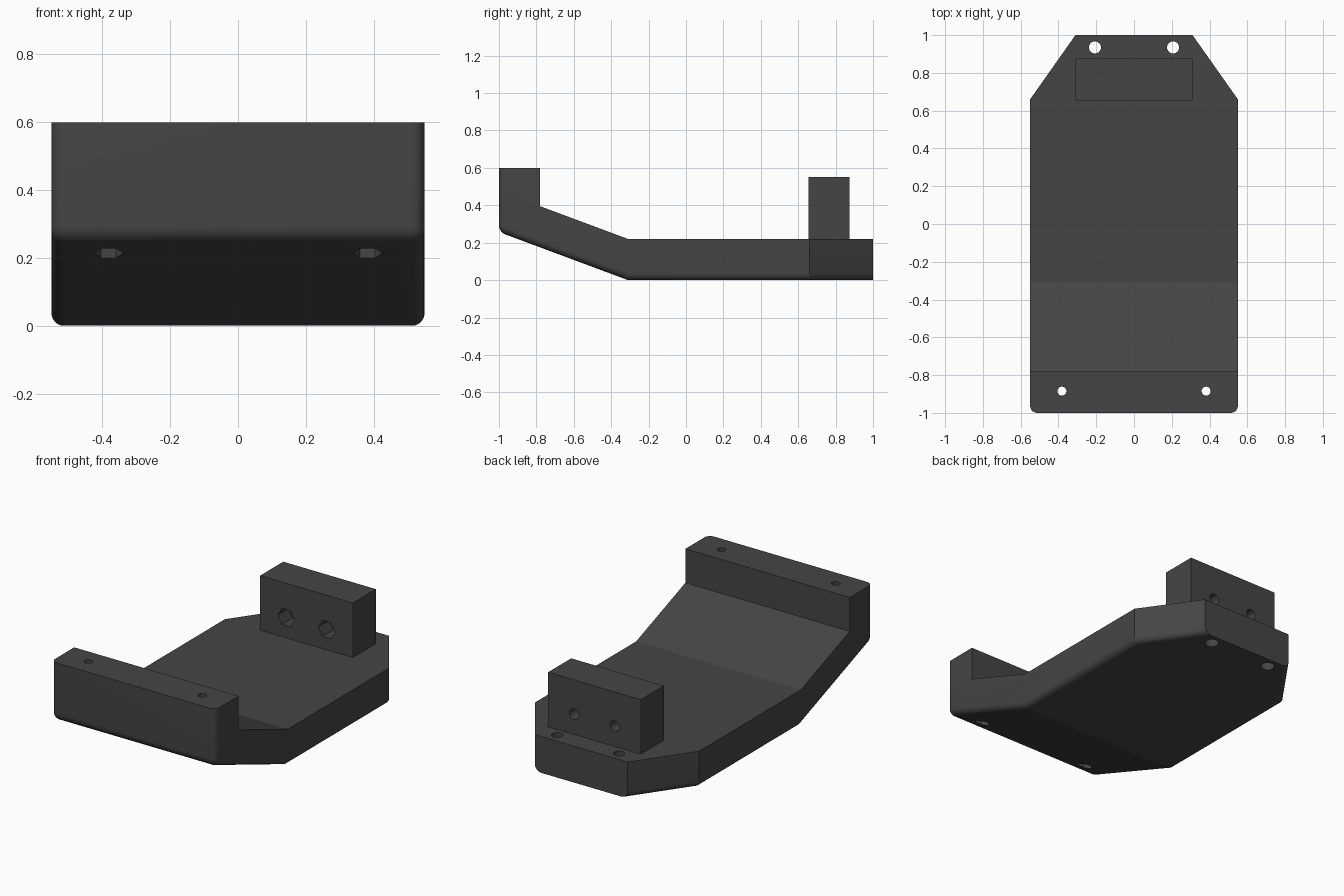
import bpy, bmesh
from math import pi
from mathutils import Matrix, Vector

if "Cube" in bpy.data.objects:
    bpy.data.objects.remove(bpy.data.objects["Cube"])

dark = bpy.data.materials.new("dark_plastic")
dark.diffuse_color = (0.06, 0.06, 0.06, 1)
dark.use_nodes = True
dark.node_tree.nodes["Principled BSDF"].inputs["Base Color"].default_value = dark.diffuse_color


def finish(name, bm):
    bmesh.ops.recalc_face_normals(bm, faces=bm.faces)
    me = bpy.data.meshes.new(name)
    bm.to_mesh(me)
    bm.free()
    me.materials.append(dark)
    ob = bpy.data.objects.new(name, me)
    bpy.context.collection.objects.link(ob)
    return ob


def add_prism(bm, x, y, z, r, depth, sides, along_y=False):
    """Closed prism centred on a point, used to cut holes and nut pockets."""
    m = Matrix.Translation((x, y, z))
    if along_y:
        m = m @ Matrix.Rotation(pi / 2, 4, 'X')
    bmesh.ops.create_cone(bm, cap_ends=True, segments=sides, radius1=r,
                          radius2=r, depth=depth, matrix=m)


def cut(target, name, prisms):
    """Cut one mirrored pair of prisms out of the target."""
    bm = bmesh.new()
    for side in (-1, 1):
        x, *rest = prisms
        add_prism(bm, side * x, *rest)
    cutter = finish(name, bm)
    cutter.hide_render = True
    mod = target.modifiers.new(name, 'BOOLEAN')
    mod.object = cutter
    mod.solver = 'EXACT'
    bpy.context.view_layer.objects.active = target
    bpy.ops.object.modifier_apply(modifier=name)
    bpy.data.objects.remove(cutter)


# Base plate: bent side profile extruded across the width
W = 0.55
profile = [(-1, 0.6), (-0.78, 0.6), (-0.78, 0.395), (-0.31, 0.22),
           (1, 0.22), (1, 0), (-0.31, 0), (-1, 0.257)]
bm = bmesh.new()
face = bm.faces.new([bm.verts.new((-W, y, z)) for y, z in profile])
ext = bmesh.ops.extrude_face_region(bm, geom=[face])
bmesh.ops.translate(bm, vec=(2 * W, 0, 0),
                    verts=[v for v in ext["geom"] if isinstance(v, bmesh.types.BMVert)])
bmesh.ops.recalc_face_normals(bm, faces=bm.faces)

# Angled rear corners
for side in (-1, 1):
    res = bmesh.ops.bisect_plane(bm, geom=bm.verts[:] + bm.edges[:] + bm.faces[:],
                                 plane_co=(side * W, 0.66, 0),
                                 plane_no=Vector((side * 0.34, 0.24, 0)).normalized(),
                                 clear_outer=True)
    rim = [e for e in res["geom_cut"] if isinstance(e, bmesh.types.BMEdge)]
    bmesh.ops.holes_fill(bm, edges=rim, sides=0)
bmesh.ops.recalc_face_normals(bm, faces=bm.faces)


# Rounded underside rim and front corners
def is_rounded(e):
    a, b = (v.co for v in e.verts)
    low = max(a.z, b.z) < 0.3 and not (abs(a.z - 0.22) < 0.001 or abs(b.z - 0.22) < 0.001)
    across = abs(a.y - b.y) < 0.001 and abs(a.x - b.x) > 0.1
    upright = abs(a.z - b.z) > 0.3 and a.y < -0.99 and b.y < -0.99
    return upright or (low and not across) and abs(a.x - b.x) + abs(a.y - b.y) > 0.1 \
        or (across and low and a.y < -0.99)


bmesh.ops.bevel(bm, geom=[e for e in bm.edges if is_rounded(e)], offset=0.037,
                offset_type='OFFSET', segments=6, profile=0.5, affect='EDGES')
base = finish("base_plate", bm)

# Upright mounting block
bm = bmesh.new()
bmesh.ops.create_cube(bm, size=1, matrix=Matrix.Translation((0, 0.765, 0.385))
                      @ Matrix.Diagonal((0.62, 0.22, 0.33, 1)))
block = finish("mounting_block", bm)

# Front screw holes with hexagonal nut pockets from below
cut(base, "front_holes", (0.382, -0.885, 0.4, 0.024, 0.8, 24))
pocket = Matrix.Rotation(pi / 2, 4, 'Z')


def cut_hex(target, name, x, y, z, r, depth, along_y=False):
    """Hexagonal pocket pair with corners pointing sideways."""
    bm = bmesh.new()
    for side in (-1, 1):
        m = Matrix.Translation((side * x, y, z))
        if along_y:
            m = m @ Matrix.Rotation(pi / 2, 4, 'X')
        bmesh.ops.create_cone(bm, cap_ends=True, segments=6, radius1=r, radius2=r,
                              depth=depth, matrix=m @ pocket)
    cutter = finish(name, bm)
    cutter.hide_render = True
    mod = target.modifiers.new(name, 'BOOLEAN')
    mod.object = cutter
    mod.solver = 'EXACT'
    bpy.context.view_layer.objects.active = target
    bpy.ops.object.modifier_apply(modifier=name)
    bpy.data.objects.remove(cutter)


cut_hex(base, "front_nuts", 0.382, -0.885, 0.2, 0.044, 0.2)

# Rear screw holes, wider underneath
cut(base, "rear_holes", (0.207, 0.935, 0.1, 0.032, 0.6, 24))
cut(base, "rear_counterbores", (0.207, 0.935, 0.0, 0.04, 0.2, 24))

# Block screw holes with nut pockets on the front
cut(block, "block_holes", (0.136, 0.765, 0.343, 0.032, 0.6, 24, True))
cut_hex(block, "block_nuts", 0.136, 0.655, 0.343, 0.056, 0.2, True)

# Keep flat faces crisp and roundings smooth
for ob in (base, block):
    bpy.ops.object.select_all(action='DESELECT')
    ob.select_set(True)
    bpy.context.view_layer.objects.active = ob
    bpy.ops.object.shade_smooth_by_angle(angle=pi / 9)
